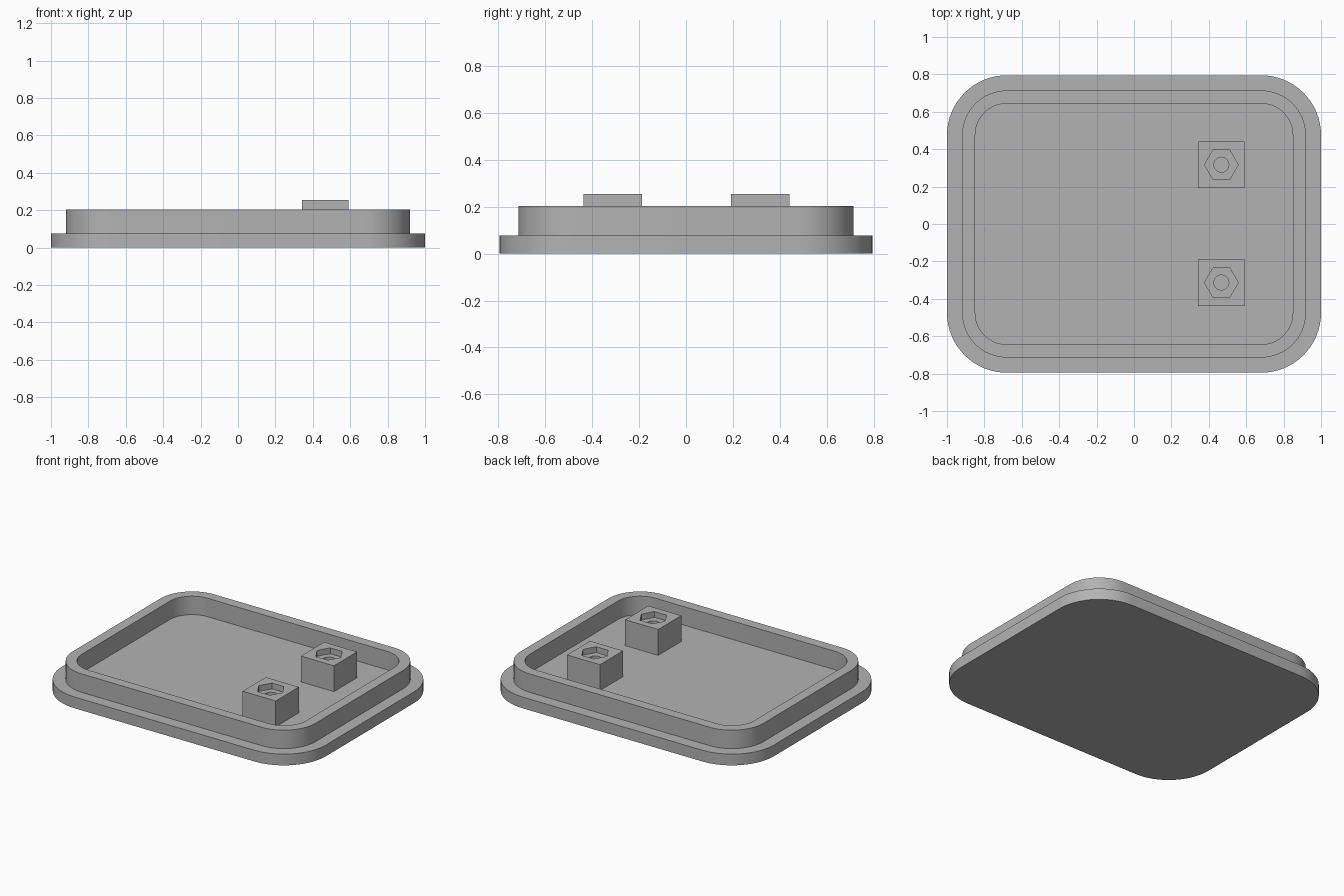
import bpy
import bmesh
from math import cos, sin, pi, radians

old = bpy.data.objects.get("Cube")
if old:
    bpy.data.objects.remove(old, do_unlink=True)

grey = bpy.data.materials.new("light grey")
grey.use_nodes = True
colour = (0.45, 0.45, 0.45, 1)
grey.diffuse_color = colour
grey.node_tree.nodes["Principled BSDF"].inputs["Base Color"].default_value = colour

PLATE_TOP, RIM_TOP, BOSS_TOP = 0.077, 0.203, 0.254
HALF_X, HALF_Y, RADIUS = 1.0, 0.795, 0.32
CORNER_STEPS = 16


def rounded_outline(inset):
    """Rounded rectangle, moved inwards by the inset."""
    r = RADIUS - inset
    points = []
    for i, (sx, sy) in enumerate(((1, 1), (-1, 1), (-1, -1), (1, -1))):
        for s in range(CORNER_STEPS + 1):
            a = (i + s / CORNER_STEPS) * pi / 2
            points.append((sx * (HALF_X - RADIUS) + r * cos(a),
                           sy * (HALF_Y - RADIUS) + r * sin(a)))
    return points


def polygon(sides, radius, turn=0.0):
    return [(radius * cos(turn + 2 * pi * i / sides),
             radius * sin(turn + 2 * pi * i / sides)) for i in range(sides)]


def add_loop(bm, outline, z):
    return [bm.verts.new((x, y, z)) for x, y in outline]


def join_loops(bm, a, b):
    """Quads between two loops of equal length."""
    n = len(a)
    for i in range(n):
        j = (i + 1) % n
        bm.faces.new((a[i], a[j], b[j], b[i]))


def fill_between(bm, outer, inner):
    """Flat face with a hole, between two loops of any length."""
    edges = []
    for loop in (outer, inner):
        for i, v in enumerate(loop):
            w = loop[(i + 1) % len(loop)]
            edges.append(bm.edges.get((v, w)) or bm.edges.new((v, w)))
    bmesh.ops.triangle_fill(bm, edges=edges, use_beauty=True, normal=(0, 0, 1))


def finish(bm, name, location=(0, 0, 0)):
    bmesh.ops.recalc_face_normals(bm, faces=bm.faces)
    mesh = bpy.data.meshes.new(name)
    bm.to_mesh(mesh)
    bm.free()
    mesh.materials.append(grey)
    obj = bpy.data.objects.new(name, mesh)
    obj.location = location
    bpy.context.collection.objects.link(obj)
    bpy.ops.object.select_all(action='DESELECT')
    obj.select_set(True)
    bpy.context.view_layer.objects.active = obj
    bpy.ops.object.shade_smooth_by_angle(angle=radians(30))
    return obj


# Cover plate with its raised rim, as one stepped shell
bm = bmesh.new()
steps = ((0, 0), (0, PLATE_TOP), (0.081, PLATE_TOP),
         (0.081, RIM_TOP), (0.151, RIM_TOP), (0.151, PLATE_TOP))
loops = [add_loop(bm, rounded_outline(inset), z) for inset, z in steps]
for lower, upper in zip(loops, loops[1:]):
    join_loops(bm, lower, upper)
bm.faces.new(loops[0])
bm.faces.new(loops[-1])
finish(bm, "cover_plate")

# Square bosses with a hexagonal nut pocket and a screw hole down to the plate
for name, y in (("front_boss", -0.313), ("back_boss", 0.317)):
    bm = bmesh.new()
    square = polygon(4, 0.125 * 2 ** 0.5, pi / 4)
    hexagon, hole = polygon(6, 0.09), polygon(32, 0.04)
    pocket_floor = BOSS_TOP - 0.04
    block_low, block_top = add_loop(bm, square, PLATE_TOP), add_loop(bm, square, BOSS_TOP)
    hex_top, hex_low = add_loop(bm, hexagon, BOSS_TOP), add_loop(bm, hexagon, pocket_floor)
    hole_top, hole_low = add_loop(bm, hole, pocket_floor), add_loop(bm, hole, PLATE_TOP)
    join_loops(bm, block_low, block_top)
    fill_between(bm, block_top, hex_top)
    join_loops(bm, hex_top, hex_low)
    fill_between(bm, hex_low, hole_top)
    join_loops(bm, hole_top, hole_low)
    finish(bm, name, (0.467, y, 0))
